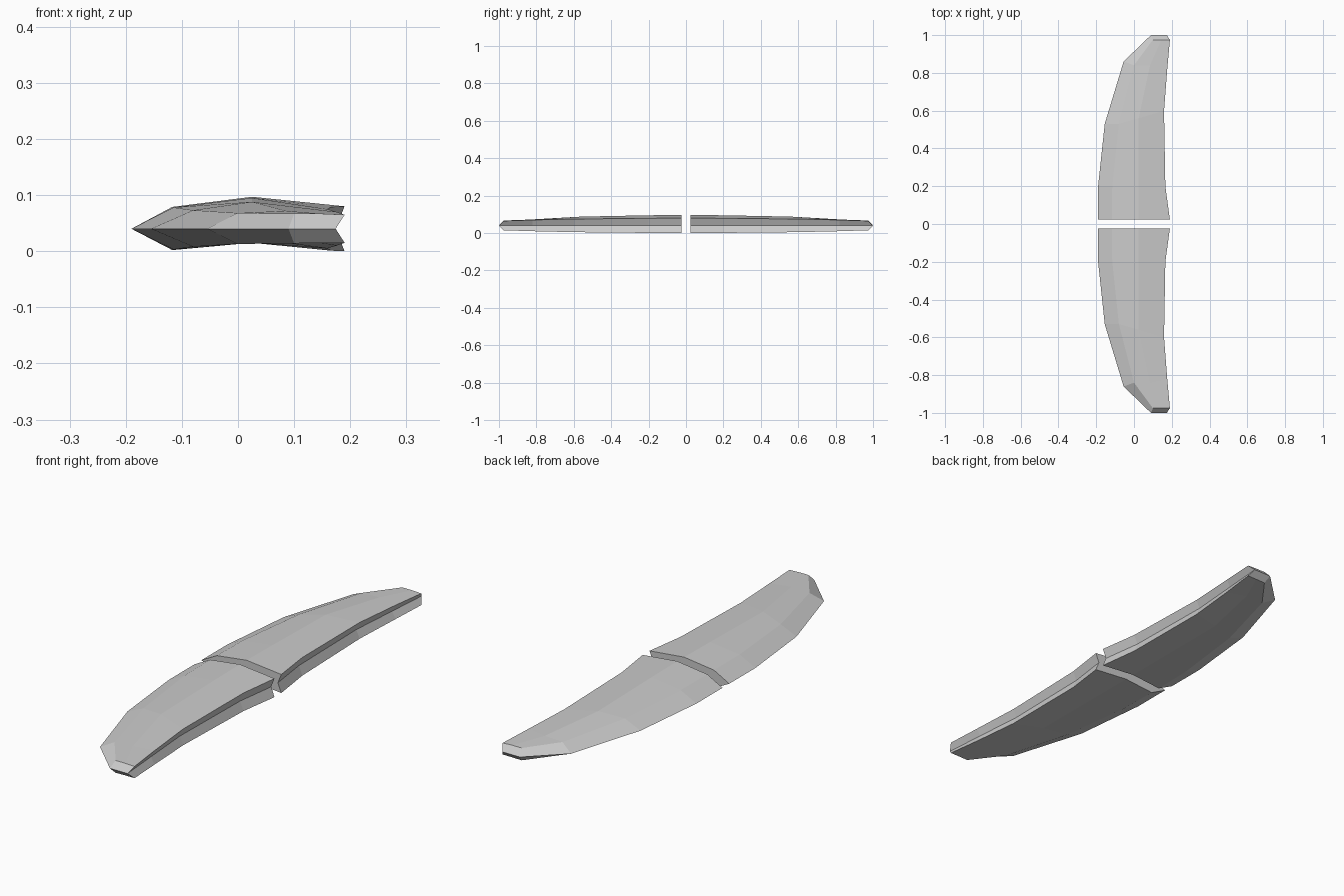
import bpy, bmesh

if "Cube" in bpy.data.objects:
    bpy.data.objects.remove(bpy.data.objects["Cube"])

# Each station: leading edge, upper front crease, crown, trailing top, as (x, y, z);
# the underside follows from these
STATIONS = [
    [(-.19, .023, .04), (-.117, .023, .079), (.025, .023, .097), (.19, .023, .08)],
    [(-.19, .20, .04), (-.115, .20, .078), (.025, .20, .095), (.166, .20, .079)],
    [(-.155, .53, .04), (-.08, .53, .073), (.025, .56, .088), (.159, .60, .075)],
    [(-.055, .86, .04), (.0, .84, .068), (.085, .84, .072), (.176, .82, .07)],
    [(.09, 1.0, .04), (.10, .975, .067), (.145, .975, .067), (.19, .975, .065)],
]


def ring(bm, pts, side, tip):
    edge, front, crown, rear = pts
    # grooved trailing edge, pushed outward at the tip
    groove = (rear[0] - .016, 1.0 if tip else rear[1], .04)
    low = [(rear[0], rear[1], .08 - rear[2]),
           (crown[0], crown[1], .015),
           (front[0], front[1], .081 - front[2])]
    loop = [edge, front, crown, rear, groove] + low
    return [bm.verts.new((x, y * side, z)) for x, y, z in loop]


def half(name, side):
    bm = bmesh.new()
    rings = [ring(bm, s, side, s is STATIONS[-1]) for s in STATIONS]
    n = len(rings[0])
    for a, b in zip(rings, rings[1:]):
        for i in range(n):
            j = (i + 1) % n
            bm.faces.new((a[i], a[j], b[j], b[i]))
    # flat inner end
    r = rings[0]
    bm.faces.new((r[0], r[1], r[2], r[6], r[7]))
    bm.faces.new((r[2], r[3], r[4], r[5], r[6]))
    # bevelled tip: upper and lower facets
    t = rings[-1]
    bm.faces.new(t[:5])
    bm.faces.new(t[4:] + [t[0]])
    bmesh.ops.recalc_face_normals(bm, faces=bm.faces)
    mesh = bpy.data.meshes.new(name)
    bm.to_mesh(mesh)
    bm.free()
    ob = bpy.data.objects.new(name, mesh)
    bpy.context.collection.objects.link(ob)


half("back_curved_panel", 1)
half("front_curved_panel", -1)
